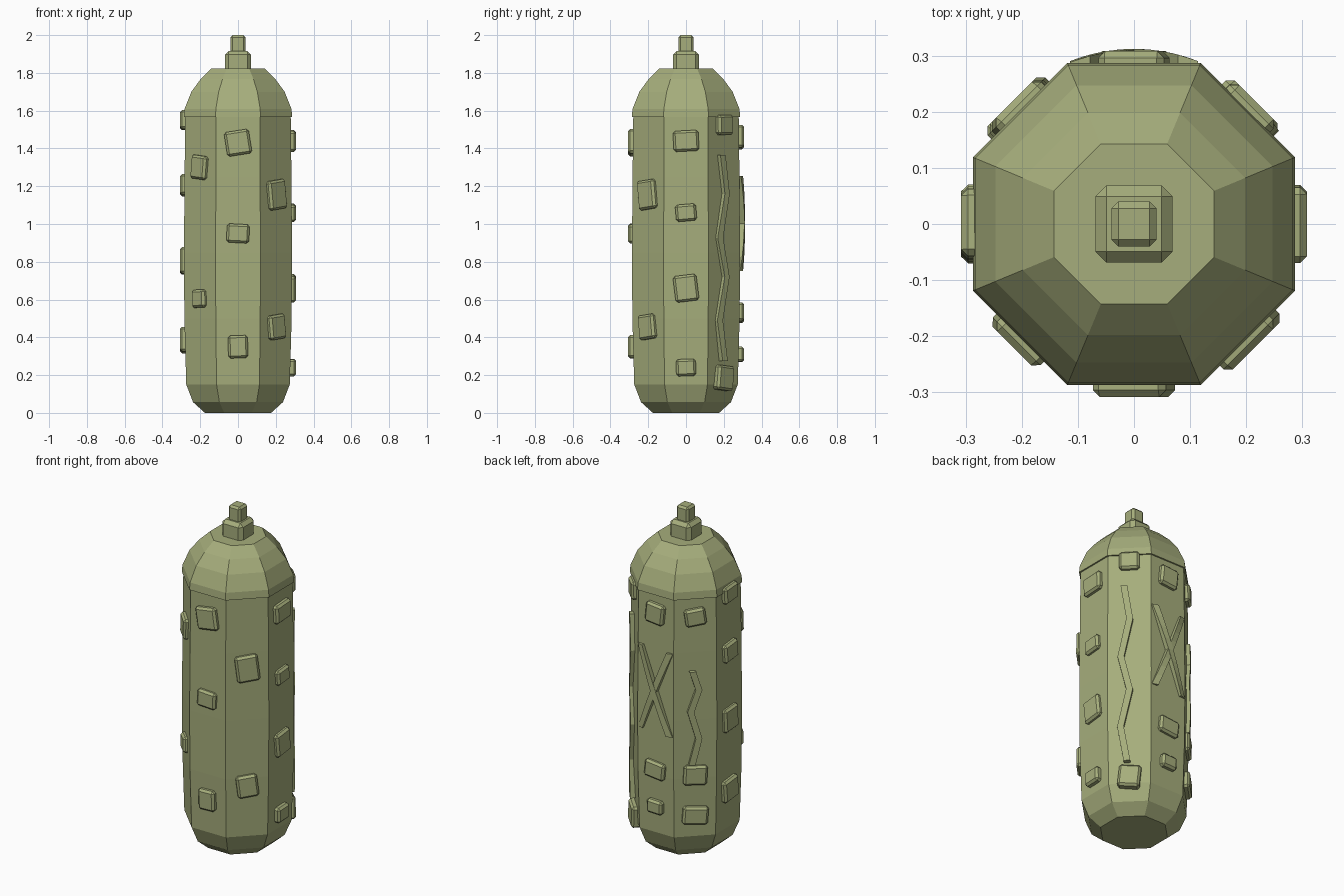
import bpy, bmesh
from math import sin, cos, pi, radians
from mathutils import Matrix, Vector

if "Cube" in bpy.data.objects:
    bpy.data.objects.remove(bpy.data.objects["Cube"])

mat = bpy.data.materials.new("olive_paint")
mat.diffuse_color = (0.38, 0.42, 0.20, 1)
mat.use_nodes = True
mat.node_tree.nodes["Principled BSDF"].inputs["Base Color"].default_value = mat.diffuse_color


def finish(name, bm):
    bmesh.ops.recalc_face_normals(bm, faces=bm.faces)
    me = bpy.data.meshes.new(name)
    bm.to_mesh(me)
    bm.free()
    me.materials.append(mat)
    ob = bpy.data.objects.new(name, me)
    bpy.context.collection.objects.link(ob)
    return ob


def octagon_stack(name, profile):
    """Closed eight-sided solid from (apothem, z) pairs, flats facing the axes."""
    bm = bmesh.new()
    rings = []
    for a, z in profile:
        r = a / cos(pi / 8)
        rings.append([bm.verts.new((r * cos(pi / 8 + k * pi / 4),
                                    r * sin(pi / 8 + k * pi / 4), z)) for k in range(8)])
    for lo, hi in zip(rings, rings[1:]):
        for k in range(8):
            j = (k + 1) % 8
            bm.faces.new((lo[k], lo[j], hi[j], hi[k]))
    bm.faces.new(rings[0][::-1])
    bm.faces.new(rings[-1])
    return finish(name, bm)


def chamfered_box(name, size, bevel, matrix):
    bm = bmesh.new()
    bmesh.ops.create_cube(bm, size=1)
    bmesh.ops.scale(bm, vec=size, verts=bm.verts)
    bmesh.ops.bevel(bm, geom=bm.edges[:], offset=bevel, segments=1,
                    affect='EDGES', profile=0.5)
    bm.transform(matrix)
    return finish(name, bm)


def stud(name, azimuth, z, w, h, tilt, u=0.0):
    """Plate on a body facet; u runs right as seen from outside."""
    m = (Matrix.Rotation(radians(azimuth), 4, 'Z')
         @ Matrix.Translation((0.278, u, z))
         @ Matrix.Rotation(radians(tilt), 4, 'X'))
    return chamfered_box(name, Vector((0.06, w, h)), 0.012, m)


def scratch(name, azimuth, points, width, radius=0.311, steps=1):
    """Raised strip along (u, z) points, wrapped round the body."""
    path = []
    for (u0, z0), (u1, z1) in zip(points, points[1:]):
        path += [(u0 + (u1 - u0) * i / steps, z0 + (z1 - z0) * i / steps) for i in range(steps)]
    path.append(points[-1])
    bm = bmesh.new()
    rows = []
    for u, z in path:
        row = []
        for du, depth in ((-1, 0.04), (-1, 0), (1, 0), (1, 0.04)):
            v = u + du * width / 2
            x = (radius ** 2 - v ** 2) ** 0.5 - depth
            row.append(bm.verts.new((x, v, z)))
        rows.append(row)
    for a, b in zip(rows, rows[1:]):
        for k in range(4):
            j = (k + 1) % 4
            bm.faces.new((a[k], a[j], b[j], b[k]))
    bm.faces.new(rows[0])
    bm.faces.new(rows[-1][::-1])
    bm.transform(Matrix.Rotation(radians(azimuth), 4, 'Z'))
    return finish(name, bm)


# Body and overlapping dome cap
octagon_stack("body", [(0.175, 0), (0.238, 0.057), (0.274, 0.15), (0.284, 0.5),
                       (0.286, 0.85), (0.283, 1.25), (0.279, 1.58)])
octagon_stack("dome", [(0.27, 1.565), (0.287, 1.567), (0.283, 1.61), (0.247, 1.70),
                       (0.198, 1.767), (0.143, 1.822)])

# Stepped tip
chamfered_box("neck", Vector((0.138, 0.138, 0.12)), 0.02, Matrix.Translation((0, 0, 1.857)))
chamfered_box("tip", Vector((0.08, 0.08, 0.12)), 0.012, Matrix.Translation((0, 0, 1.94)))

# Studs per facet: azimuth -> (z, width, height, tilt)
studs = {
    "front": (-90, [(1.43, .132, .13, 9), (.95, .12, .10, -3), (.35, .105, .12, 2)]),
    "front_right": (-45, [(1.155, .126, .155, 7), (.455, .116, .13, 7)]),
    "right": (0, [(1.44, .135, .11, 3), (1.06, .11, .09, 5), (.66, .125, .14, 7), (.24, .105, .09, 2)]),
    "back_right": (45, [(1.525, .11, .105, 1), (.185, .12, .13, -6)]),
    "back": (90, [(1.46, .118, .12, -6), (.53, .13, .10, -6), (.31, .10, .08, -2)]),
    "back_left": (135, [(1.46, .115, .10, 8), (.52, .13, .115, -3), (.28, .14, .105, -4)]),
    "left": (180, [(1.55, .12, .10, 4), (1.205, .12, .11, 6), (.805, .125, .14, 4), (.385, .13, .13, 6)]),
    "front_left": (-135, [(1.30, .11, .125, -6), (.605, .095, .095, 2)]),
}
for side, (az, items) in studs.items():
    for i, (z, w, h, t) in enumerate(items):
        stud(f"stud_{side}_{i + 1}", az, z, w, h, t)

# Raised scratches: two zigzags and a cross
scratch("zigzag_long", 45, [(-.028, 1.365), (.003, 1.16), (-.045, .926),
                            (.002, .72), (-.047, .49), (-.012, .275)], 0.036, 0.307)
scratch("zigzag_short", 135, [(-.016, 1.14), (.018, 1.03), (-.027, .90),
                              (.018, .74), (-.02, .585)], 0.036, 0.307)
scratch("cross_bar_a", 90, [(-.096, 1.255), (.096, .75)], 0.036, 0.312, 8)
scratch("cross_bar_b", 90, [(.096, 1.245), (-.096, .76)], 0.036, 0.310, 8)
